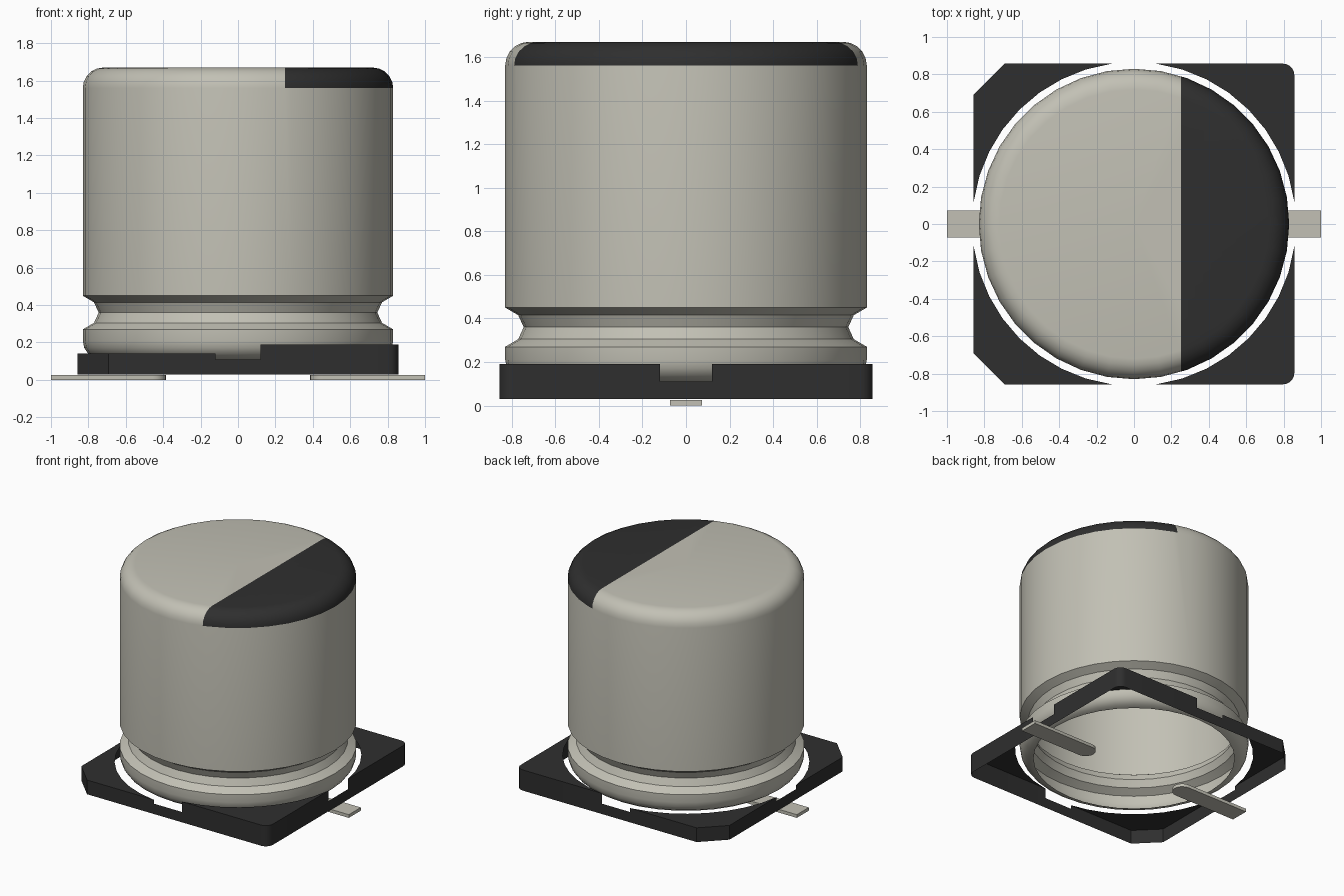
import bpy, bmesh
from math import sin, cos, pi, atan2, radians
from mathutils import Vector

old = bpy.data.objects.get("Cube")
if old:
    bpy.data.objects.remove(old, do_unlink=True)


def material(name, color):
    m = bpy.data.materials.new(name)
    m.use_nodes = True
    m.diffuse_color = color
    m.node_tree.nodes["Principled BSDF"].inputs["Base Color"].default_value = color
    return m


metal = material("pale metal", (0.54, 0.53, 0.46, 1))
black = material("black plastic", (0.028, 0.028, 0.028, 1))


def finish(bm, name, mats, smooth=None):
    mesh = bpy.data.meshes.new(name)
    bm.to_mesh(mesh)
    bm.free()
    for m in mats:
        mesh.materials.append(m)
    if smooth:
        mesh.shade_smooth()
        mesh.set_sharp_from_angle(angle=radians(smooth))
    obj = bpy.data.objects.new(name, mesh)
    bpy.context.collection.objects.link(obj)
    return obj


def arc(cx, cy, r, a0, a1, n):
    return [(cx + r * cos(a0 + (a1 - a0) * i / n),
             cy + r * sin(a0 + (a1 - a0) * i / n)) for i in range(n + 1)]


# Can: lathed shell, open underneath, with a crimp groove and rounded top
R, SHOULDER, TOP = 0.83, 1.56, 1.67
profile = arc(0.73, 0.21, 0.10, -pi / 2, 0, 4)
profile += [(R, 0.27), (0.77, 0.305), (0.745, 0.36), (0.77, 0.415), (R, 0.45)]
profile += arc(R - 0.11, SHOULDER, 0.11, 0, pi / 2, 5) + [(0, TOP)]
bm = bmesh.new()
verts = [bm.verts.new((r, 0, z)) for r, z in profile]
edges = [bm.edges.new(pair) for pair in zip(verts, verts[1:])]
bmesh.ops.spin(bm, geom=verts + edges, cent=(0, 0, 0), axis=(0, 0, 1),
               angle=2 * pi, steps=36, use_duplicate=False)
bmesh.ops.remove_doubles(bm, verts=bm.verts, dist=0.0005)
bmesh.ops.recalc_face_normals(bm, faces=bm.faces)
roof = max(bm.faces, key=lambda f: f.calc_center_median().z)
if roof.normal.z < 0:
    bmesh.ops.reverse_faces(bm, faces=bm.faces)

# Dark polarity mark: cut straight across the top and its rounded rim
MARK = 0.25
cap = [f for f in bm.faces if f.calc_center_median().z > SHOULDER]
geom = set(cap)
for f in cap:
    geom.update(f.edges)
    geom.update(f.verts)
bmesh.ops.bisect_plane(bm, geom=list(geom), dist=0.0001,
                       plane_co=(MARK, 0, 0), plane_no=(1, 0, 0))
for f in bm.faces:
    c = f.calc_center_median()
    f.material_index = int(c.z > SHOULDER and c.x > MARK)
finish(bm, "can", [metal, black], 35)

# Base: thin open-bottomed tray of four corner plates around a round hole
W, NOTCH, FLOOR, SILL = 0.857, 0.12, 0.03, 0.11
HOLE = Vector((W, NOTCH)).length
start = atan2(NOTCH, W)
hole = arc(0, 0, HOLE, pi / 2 - start, start, 8)[1:-1]
chamfer = [(W, W - 0.165), (W - 0.165, W)]
rounded = arc(W - 0.06, W - 0.06, 0.06, 0, pi / 2, 5)
bm = bmesh.new()


def wall(a, b, top):
    bm.faces.new([bm.verts.new((*p, z)) for p, z in
                  ((a, FLOOR), (b, FLOOR), (b, top), (a, top))])


for sx in (1, -1):
    top = 0.19 if sx > 0 else 0.14
    corner = rounded if sx > 0 else chamfer
    for sy in (1, -1):
        outer = [(W, NOTCH)] + corner + [(NOTCH, W)]
        plate = [(x * sx, y * sy) for x, y in outer + hole]
        rim = plate[:len(outer)]
        if sx * sy < 0:
            plate.reverse()
            rim.reverse()
        bm.faces.new([bm.verts.new((x, y, top)) for x, y in plate])
        for a, b in zip(rim, rim[1:]):
            wall(a, b, top)

# Low sills across the notch in the middle of each side
for ux, uy in ((1, 0), (0, 1), (-1, 0), (0, -1)):
    wall((ux * W + uy * NOTCH, uy * W - ux * NOTCH),
         (ux * W - uy * NOTCH, uy * W + ux * NOTCH), SILL)
bmesh.ops.remove_doubles(bm, verts=bm.verts, dist=0.0005)
finish(bm, "base", [black], 30)

# Leads: flat strips with a rounded inner end
HALF, THICK = 0.073, 0.025
for side, name in ((1, "left_lead"), (-1, "right_lead")):
    outline = [(1, -HALF), (1, HALF)] + arc(0.385 + HALF, 0, HALF, pi / 2, 3 * pi / 2, 10)
    bm = bmesh.new()
    face = bm.faces.new([bm.verts.new((x * side, y, 0)) for x, y in outline])
    ext = bmesh.ops.extrude_face_region(bm, geom=[face], use_keep_orig=True)
    bmesh.ops.translate(bm, vec=(0, 0, THICK),
                        verts=[v for v in ext["geom"] if isinstance(v, bmesh.types.BMVert)])
    bmesh.ops.recalc_face_normals(bm, faces=bm.faces)
    finish(bm, name, [metal], 30)
